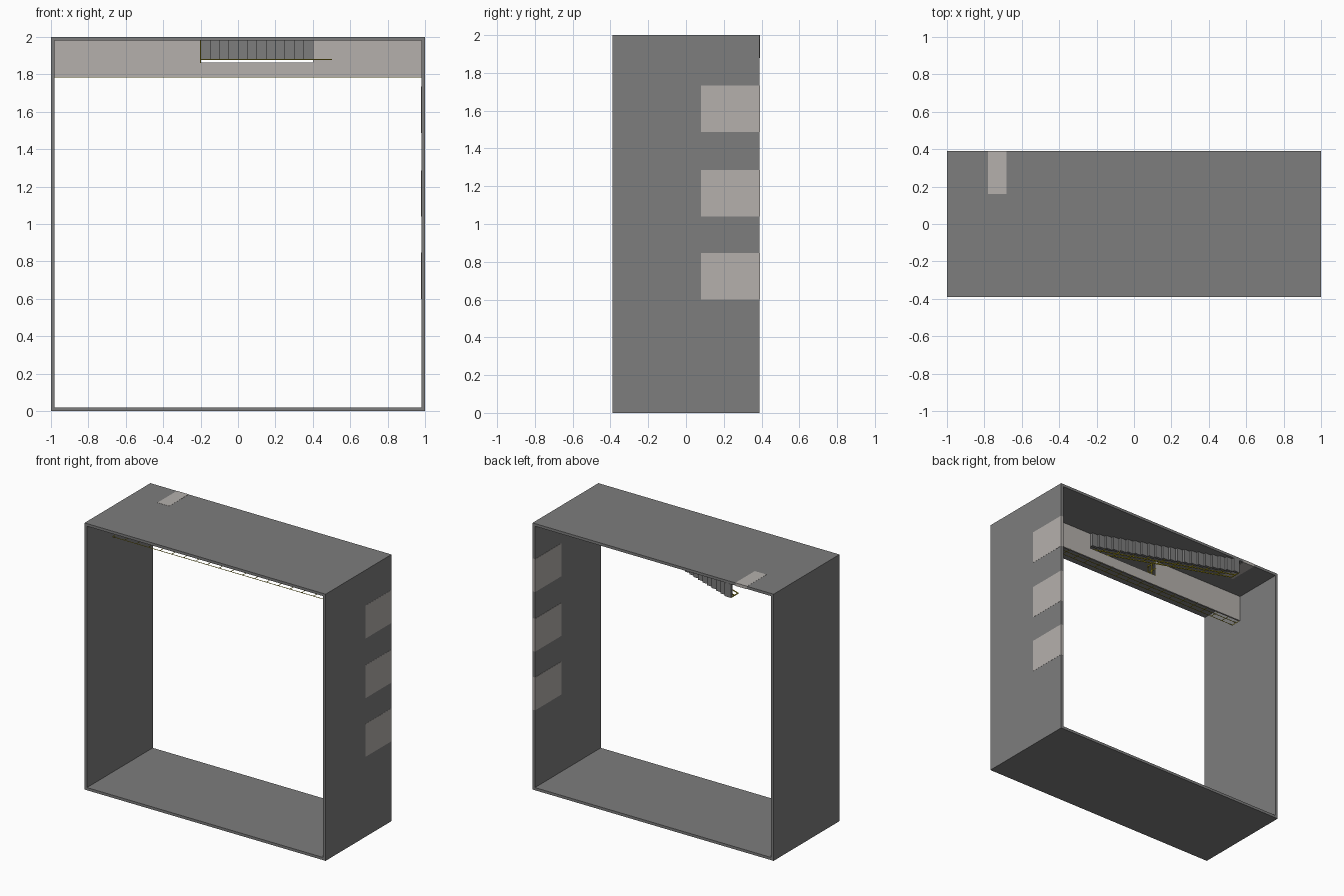
import bpy, bmesh, math
from mathutils import Vector, Matrix

if "Cube" in bpy.data.objects:
    bpy.data.objects.remove(bpy.data.objects["Cube"])

def material(name, rgb):
    m = bpy.data.materials.new(name)
    m.diffuse_color = (*rgb, 1)
    m.use_nodes = True
    m.node_tree.nodes["Principled BSDF"].inputs["Base Color"].default_value = m.diffuse_color
    return m

GREY = material("wall grey", (0.205, 0.205, 0.205))
BEIGE = material("warm light grey", (0.46, 0.435, 0.415))
YELLOW = material("rail yellow", (0.52, 0.43, 0.02))

def add_box(bm, x0, x1, y0, y1, z0, z1):
    centre = Vector(((x0 + x1) / 2, (y0 + y1) / 2, (z0 + z1) / 2))
    size = Matrix.Diagonal((x1 - x0, y1 - y0, z1 - z0, 1))
    bmesh.ops.create_cube(bm, size=1, matrix=Matrix.Translation(centre) @ size)

def add_bar(bm, a, b, t):
    a, b = Vector(a), Vector(b)
    d = b - a
    rot = d.to_track_quat('Z', 'Y').to_matrix().to_4x4()
    m = Matrix.Translation((a + b) / 2) @ rot @ Matrix.Diagonal((t, t, d.length + t, 1))
    bmesh.ops.create_cube(bm, size=1, matrix=m)

def finish(bm, name, mat):
    me = bpy.data.meshes.new(name)
    bm.to_mesh(me)
    bm.free()
    me.materials.append(mat)
    ob = bpy.data.objects.new(name, me)
    bpy.context.collection.objects.link(ob)

def boxes(name, mat, *dims):
    bm = bmesh.new()
    for d in dims:
        add_box(bm, *d)
    finish(bm, name, mat)

D, T = 0.39, 0.02            # half depth of the walls, wall thickness
E = 0.002                    # how far doors stand proud of the wall

# Outer walls: one square ring
boxes("outer_walls", GREY,
      (-1, 1, -D, D, 0, T), (-1, 1, -D, D, 2 - T, 2),
      (-1, -1 + T, -D, D, T, 2 - T), (1 - T, 1, -D, D, T, 2 - T))

# Three large doors in the right wall, one small door in the top wall
for i, z in enumerate((0.60, 1.04, 1.487)):
    boxes(f"large_door_{i + 1}", BEIGE, (1 - T - E, 1 + E * 0.5, 0.08, D + 0.0005, z, z + 0.247))
boxes("small_door", BEIGE, (-0.78, -0.683, 0.16, D + 0.0005, 2 - T - E, 2 + E * 0.5))

# Gallery floor with the stair opening left out
Y0, Y1 = -0.012, 0.0
X = 1 - T
boxes("gallery_floor", BEIGE,
      (-X, X, Y0, Y1, 1.783, 1.863),
      (-X, -0.2, Y0, Y1, 1.863, 1.98), (0.4, X, Y0, Y1, 1.863, 1.98))

# Stair: a run of stacked steps
N, SX, EX = 21, 0.4, -0.645
run, rise = (SX - EX) / N, D / N
boxes("stair_steps", GREY, *[
    (SX - (i + 1) * run - 0.002, SX - i * run, i * rise, (i + 1) * rise + 0.001, 1.878, 1.98)
    for i in range(N)])

# Gallery railing along the free edge
bm = bmesh.new()
H = -0.085
for y in (H, H / 2):
    add_bar(bm, (-X, y, 1.785), (X, y, 1.785), 0.003)
n = 20
for i in range(n + 1):
    x = -X + 2 * X * i / n
    add_bar(bm, (x, Y1, 1.785), (x, H, 1.785), 0.003)
finish(bm, "gallery_railing", YELLOW)

# Railing at the end of the opening
bm = bmesh.new()
for y in (H, H / 2):
    add_bar(bm, (-0.2, y, 1.865), (-0.2, y, 1.978), 0.006)
for z in (1.865, 1.92, 1.975):
    add_bar(bm, (-0.2, Y1, z), (-0.2, H, z), 0.006)
finish(bm, "opening_railing", YELLOW)

# Sloping stair railing with a level stretch at the top
bm = bmesh.new()
Z = 1.88
for h in (H, H / 2):
    add_bar(bm, (EX, D + h, Z), (SX, h, Z), 0.006)
    add_bar(bm, (SX, h, Z), (0.5, h, Z), 0.006)
for i in range(11):
    f = i / 10
    x, y = EX + (SX - EX) * f, D * (1 - f)
    add_bar(bm, (x, y - 0.003, Z), (x, y + H, Z), 0.006)
add_bar(bm, (0.5, Y1 - 0.004, Z), (0.5, H, Z), 0.006)
finish(bm, "stair_railing", YELLOW)
